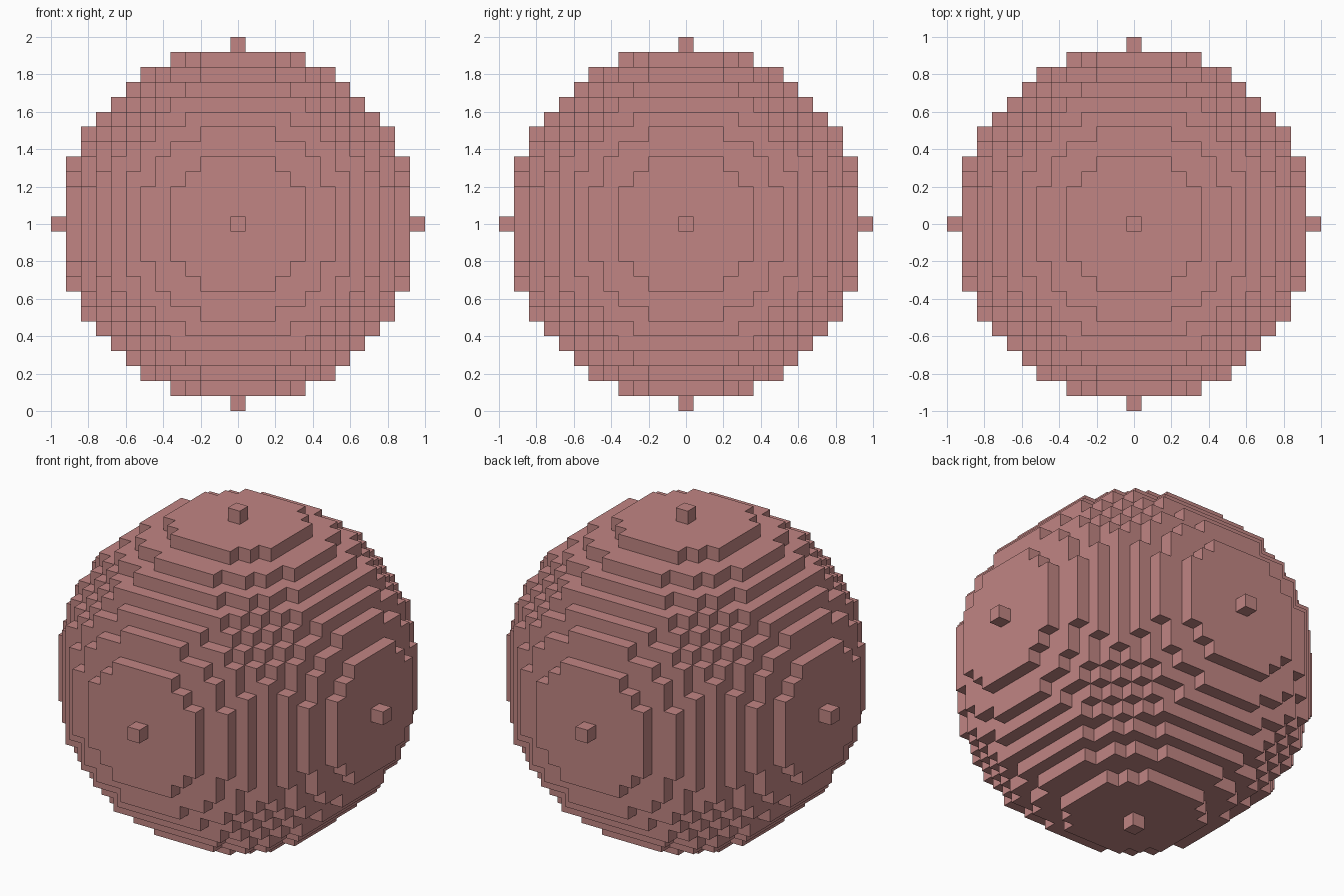
import bpy
import bmesh
from mathutils import Vector

cube = bpy.data.objects.get("Cube")
if cube:
    bpy.data.objects.remove(cube, do_unlink=True)

RADIUS = 12                      # in blocks, measured between block centres
BLOCK = 2.0 / (2 * RADIUS + 1)   # edge length of one block

# Dusty pink material
pink = bpy.data.materials.new("dusty_pink")
pink.use_nodes = True
colour = (0.533, 0.235, 0.227, 1.0)
pink.diffuse_color = colour
pink.node_tree.nodes["Principled BSDF"].inputs["Base Color"].default_value = colour


def solid(cell):
    """A block is filled when its centre lies inside the sphere."""
    return cell.length_squared <= RADIUS ** 2 + 0.01


# Outer skin of the block ball: one quad wherever a filled block meets air
bm = bmesh.new()
centre = Vector((0, 0, 1))
directions = [Vector([s if i == axis else 0 for i in range(3)])
              for axis in range(3) for s in (-1, 1)]
span = range(-RADIUS, RADIUS + 1)
for x in span:
    for y in span:
        for z in span:
            cell = Vector((x, y, z))
            if not solid(cell):
                continue
            for normal in directions:
                if solid(cell + normal):
                    continue
                u = Vector((normal.y, normal.z, normal.x))
                v = normal.cross(u)
                corners = [cell + (normal + a * u + b * v) / 2
                           for a, b in ((-1, -1), (1, -1), (1, 1), (-1, 1))]
                bm.faces.new([bm.verts.new(c * BLOCK + centre) for c in corners])

# Weld the quads into one shell
bmesh.ops.remove_doubles(bm, verts=bm.verts[:], dist=BLOCK * 0.01)

mesh = bpy.data.meshes.new("block_sphere")
bm.to_mesh(mesh)
bm.free()
mesh.materials.append(pink)
ball = bpy.data.objects.new("block_sphere", mesh)
bpy.context.collection.objects.link(ball)
